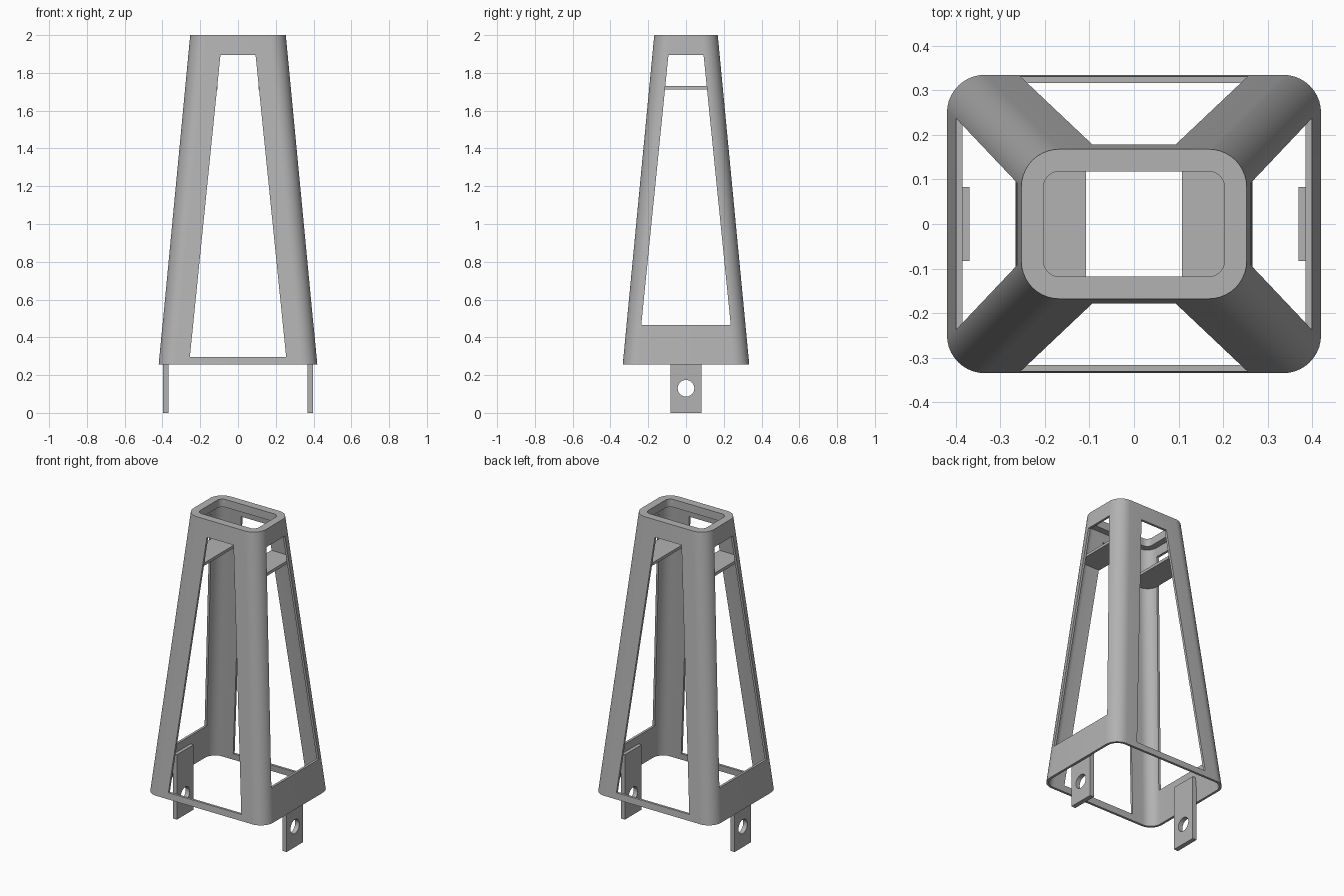
import bpy
import bmesh
from math import sin, cos, pi, radians
from mathutils import Matrix

if "Cube" in bpy.data.objects:
    bpy.data.objects.remove(bpy.data.objects["Cube"], do_unlink=True)

grey = bpy.data.materials.new("light grey")
grey.use_nodes = True
colour = (0.45, 0.45, 0.45, 1)
grey.diffuse_color = colour
grey.node_tree.nodes["Principled BSDF"].inputs["Base Color"].default_value = colour

BASE, TOP = 0.255, 2.0      # heights of the tower body
CORNER, WALL = 0.085, 0.015


def half_size(z):
    """Outer half width and half depth of the tapered body."""
    t = (z - BASE) / (TOP - BASE)
    return 0.42 - 0.167 * t, 0.335 - 0.167 * t


def outline(z, inset=0.0, steps=10):
    """Rounded rectangle at height z, inset from the outer skin."""
    hx, hy = (h - inset for h in half_size(z))
    r = CORNER - inset
    points = []
    for q, (sx, sy) in enumerate([(1, 1), (-1, 1), (-1, -1), (1, -1)]):
        for i in range(steps + 1):
            a = (q + i / steps) * pi / 2
            points.append((sx * (hx - r) + r * cos(a), sy * (hy - r) + r * sin(a), z))
    return points


def finish(name, bm):
    bmesh.ops.recalc_face_normals(bm, faces=bm.faces)
    mesh = bpy.data.meshes.new(name)
    bm.to_mesh(mesh)
    bm.free()
    mesh.materials.append(grey)
    obj = bpy.data.objects.new(name, mesh)
    bpy.context.collection.objects.link(obj)
    return obj


def loft(name, rings, closed=False):
    """Skin a stack of rings; closed joins last to first, otherwise capped."""
    bm = bmesh.new()
    loops = [[bm.verts.new(p) for p in ring] for ring in rings]
    n = len(loops[0])
    pairs = list(zip(loops, loops[1:]))
    if closed:
        pairs.append((loops[-1], loops[0]))
    else:
        bm.faces.new(loops[0])
        bm.faces.new(loops[-1])
    for a, b in pairs:
        for i in range(n):
            j = (i + 1) % n
            bm.faces.new((a[i], a[j], b[j], b[i]))
    return finish(name, bm)


def box(name, low, high):
    bm = bmesh.new()
    bmesh.ops.create_cube(bm, size=1)
    for v in bm.verts:
        v.co = [h if c > 0 else l for c, l, h in zip(v.co, low, high)]
    return finish(name, bm)


def cut(obj, *cutters):
    """Subtract the cutters, bake the result and discard them."""
    for cutter in cutters:
        mod = obj.modifiers.new("cut", 'BOOLEAN')
        mod.operation = 'DIFFERENCE'
        mod.solver = 'EXACT'
        mod.object = cutter
    bpy.context.view_layer.update()
    baked = bpy.data.meshes.new_from_object(obj.evaluated_get(bpy.context.evaluated_depsgraph_get()))
    obj.modifiers.clear()
    obj.data = baked
    for cutter in cutters:
        bpy.data.objects.remove(cutter, do_unlink=True)


def window_cutter(name, low, high, along_x):
    """Trapezoid prism through the body; low and high are (z, half width)."""
    rings = []
    for d in (-1, 1):
        shape = [(-low[1], low[0]), (low[1], low[0]), (high[1], high[0]), (-high[1], high[0])]
        rings.append([(d, w, z) if along_x else (w, d, z) for w, z in shape])
    return loft(name, rings)


# Tapered hollow body with a thick rim at the top
rim_under = TOP - 0.05
hole_low = [(x, y, rim_under) for x, y, z in outline(TOP, 0.05)]
body = loft("tower_body", [outline(BASE), outline(TOP), outline(TOP, 0.05), hole_low,
                           outline(rim_under, WALL), outline(BASE, WALL)], closed=True)
cut(body,
    window_cutter("front_window_cutter", (0.295, 0.255), (1.895, 0.093), False),
    window_cutter("side_window_cutter", (0.465, 0.237), (1.895, 0.093), True))

# Pair of inner shelves, fitted to the inside of the walls
shelves = loft("upper_shelves", [outline(1.712, WALL), outline(1.73, WALL)])
cut(shelves, box("shelf_gap_cutter", (-0.108, -1, 1.6), (0.108, 1, 1.8)))

# Mounting tabs with a bolt hole
tabs = []
for side, s in (("left", 1), ("right", -1)):
    x0, x1 = sorted((s * 0.369, s * 0.398))
    tab = box(side + "_mounting_tab", (x0, -0.083, 0), (x1, 0.083, 0.41))
    bm = bmesh.new()
    bmesh.ops.create_cone(bm, cap_ends=True, segments=40, radius1=0.044, radius2=0.044, depth=2,
                          matrix=Matrix.Translation((0, 0, 0.13)) @ Matrix.Rotation(pi / 2, 4, 'Y'))
    cut(tab, finish("bolt_hole_cutter", bm))
    tabs.append(tab)

# Smooth rounded corners, crisp edges
bpy.ops.object.select_all(action='DESELECT')
for obj in [body, shelves] + tabs:
    obj.select_set(True)
bpy.context.view_layer.objects.active = body
bpy.ops.object.shade_smooth_by_angle(angle=radians(30))
